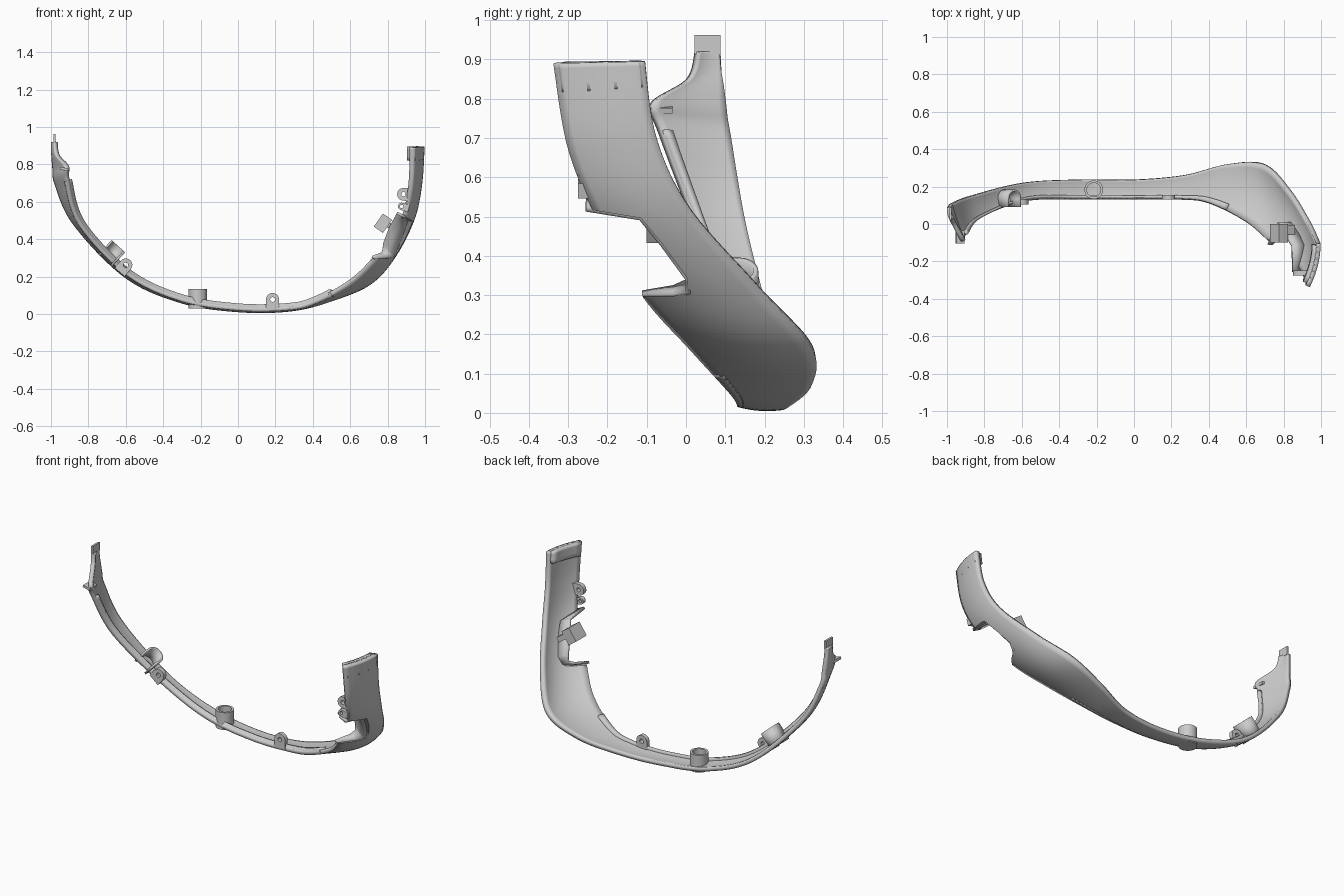
import bpy, bmesh, math
from mathutils import Vector, Matrix

if "Cube" in bpy.data.objects:
    bpy.data.objects.remove(bpy.data.objects["Cube"])

# Stations along the band: front edge xyz, back edge xyz
STATIONS = [
    (-.985, .022, .92, -1, .088, .92), (-.975, 0, .85, -.999, .091, .86),
    (-.925, -.092, .787, -.993, .097, .78), (-.92, -.07, .71, -.98, .11, .69),
    (-.845, .02, .47, -.88, .15, .475), (-.59, .12, .205, -.6, .22, .19),
    (-.3, .13, .068, -.3, .238, .058), (0, .13, .02, 0, .238, .012),
    (.25, .13, .02, .27, .262, .015), (.4, .11, .05, .5, .32, .07),
    (.6, .01, .16, .7, .32, .165), (.74, -.11, .295, .84, .18, .325),
    (.88, -.22, .48, .945, .01, .52), (.93, -.3, .67, .985, -.075, .7),
    (.94, -.338, .89, .998, -.105, .895)]
SUB, COLS = 10, 10


def catmull(keys, s):
    i = min(int(s), len(keys) - 2)
    t = s - i
    p = [keys[max(0, min(len(keys) - 1, i + k))] for k in (-1, 0, 1, 2)]
    return [.5 * (2 * b + (c - a) * t + (2 * a - 5 * b + 4 * c - d) * t * t
                  + (3 * b - a - 3 * c + d) * t ** 3) for a, b, c, d in zip(*p)]


def surface(s, v):
    k = catmull(STATIONS, s)
    f, b = Vector(k[:3]), Vector(k[3:])
    p = f.lerp(b, v)
    mid = (f + b) / 2
    bulge = .006 + .036 * math.exp(-((mid.x - .75) / .18) ** 2)
    return p + Vector((p.x, 0, p.z - .9)).normalized() * bulge * 4 * v * (1 - v)


def circle(r, n, turn=math.tau):
    return [(r * math.cos(turn * i / n), r * math.sin(turn * i / n)) for i in range(n)]


def finish(ob):
    bpy.ops.object.select_all(action='DESELECT')
    bpy.context.view_layer.objects.active = ob
    ob.select_set(True)
    if ob.type == 'CURVE':
        bpy.ops.object.convert(target='MESH')
        ob = bpy.context.object
    bpy.ops.object.shade_smooth_by_angle(angle=math.radians(30))
    return ob


def mesh_object(name, verts, faces, recalc=False):
    me = bpy.data.meshes.new(name)
    me.from_pydata([tuple(v) for v in verts], [], faces)
    if recalc:
        bm = bmesh.new()
        bm.from_mesh(me)
        bmesh.ops.recalc_face_normals(bm, faces=bm.faces)
        bm.to_mesh(me)
        bm.free()
    ob = bpy.data.objects.new(name, me)
    bpy.context.collection.objects.link(ob)
    return ob


def sheet(name, rows, thick=0, offset=1):
    n = len(rows[0])
    faces = [(i * n + j, (i + 1) * n + j, (i + 1) * n + j + 1, i * n + j + 1)
             for i in range(len(rows) - 1) for j in range(n - 1)]
    ob = mesh_object(name, [p for r in rows for p in r], faces)
    if thick:
        m = ob.modifiers.new('thickness', 'SOLIDIFY')
        m.thickness, m.offset = thick, offset
    return ob


def band(name, s0, s1, v0, v1, thick, cols):
    n = round((s1 - s0) * SUB)
    return sheet(name, [[surface(s0 + (s1 - s0) * i / n, v0 + (v1 - v0) * j / cols)
                         for j in range(cols + 1)] for i in range(n + 1)], thick)


def tab(name, loc, r, hole, foot, tilt=0):
    """Upright lug with a round eye; the foot points down before tilting."""
    cu = bpy.data.curves.new(name, 'CURVE')
    cu.dimensions, cu.fill_mode, cu.extrude = '2D', 'BOTH', .0125
    for pts in (circle(r, 12, math.pi) + [(-r, 0), (-r, -foot), (r, -foot)], circle(hole, 16)):
        sp = cu.splines.new('POLY')
        sp.points.add(len(pts) - 1)
        for p, q in zip(sp.points, pts):
            p.co = (*q, 0, 1)
        sp.use_cyclic_u = True
    ob = bpy.data.objects.new(name, cu)
    bpy.context.collection.objects.link(ob)
    ob.matrix_world = (Matrix.Translation(loc) @ Matrix.Rotation(math.radians(tilt), 4, 'Y')
                       @ Matrix.Rotation(math.pi / 2, 4, 'X'))
    return finish(ob)


def block(name, loc, size, tilt=0):
    bpy.ops.mesh.primitive_cube_add(size=1, location=loc, rotation=(0, math.radians(tilt), 0))
    ob = bpy.context.object
    ob.name, ob.scale = name, size


# Main curved shell, its inner front lip and the thick right end
LAST = len(STATIONS) - 1
shell = band('curved_shell', 0, LAST, 0, 1, .024, COLS)
finish(band('front_lip', 3, 9.5, 0, .12, .038, 2))
finish(band('right_end_pad', LAST - .4, LAST, .05, .95, .045, 6))

# Side notch cut through the right arm: outer x, y, z along its edge
NOTCH = [(.735, -.11, .297), (.80, -.03, .298), (.835, .005, .305), (.852, .004, .342),
         (.885, -.06, .43), (.908, -.115, .496), (.892, -.255, .519)]
prof = [(-.6, .297)] + [p[1:] for p in NOTCH] + [(-.6, .52)]
n = len(prof)
cutter = mesh_object('notch_cutter', [(x, y, z) for x in (.5, 1.2) for y, z in prof],
                     [tuple(range(n)), tuple(range(n, 2 * n))]
                     + [(i, (i + 1) % n, (i + 1) % n + n, i + n) for i in range(n)], True)
cutter.hide_render = True
cutter.hide_set(True)
cut = shell.modifiers.new('notch', 'BOOLEAN')
cut.object, cut.operation, cut.solver = cutter, 'DIFFERENCE', 'EXACT'
finish(shell)

# Wall turned inward around the notch, deepest in the middle
rows = []
for i, p in enumerate(NOTCH):
    d = .02 + .065 * math.sin(math.pi * i / len(NOTCH))
    rows.append([Vector(p), Vector(p) + Vector((-.9, 0, .45)) * d])
finish(sheet('notch_wall', rows, .014, 0))

# Clip block and lugs inside the right arm
block('clip_block', (.775, -.05, .485), (.06, .10, .085), 35)
block('clip_arm', (.82, -.03, .465), (.08, .05, .03), 35)
tab('upper_right_lug', (.885, -.262, .64), .034, .012, .04, -85)
tab('lower_right_lug', (.875, -.262, .575), .02, .009, .04, -75)

# Bottom lug and left lug
tab('bottom_lug', (.185, .143, .077), .035, .013, .05)
tab('left_lug', (-.6, .118, .262), .035, .013, .05, 40)

# Round post turned from a profile, with a hollow top
post = [(0, .03), (.05, .03), (.05, .133), (.037, .133), (.037, .06), (0, .06)]
finish(sheet('round_post', [[(-.215 + r * c, .183 + r * s, z) for r, z in post]
                            for c, s in circle(1, 32) + [(1, 0)]]))

# U-shaped socket on the left arm, open to the front
axis, side = Vector((.67, 0, .74)), Vector((.74, 0, -.67))
base = Vector((-.71, .135, .285))
u = [(.043, -.045)] + circle(.043, 12, math.pi) + [(-.043, 0), (-.043, -.045)]
feet = [base + side * a + Vector((0, b, 0)) for a, b in u]
finish(sheet('left_socket', [[p, p + axis * .105] for p in feet], .012, 0))

# Left end: top tongue and hooked ledge
block('left_tongue', (-.981, .055, .937), (.012, .066, .05))
block('left_hook', (-.93, -.07, .775), (.045, .07, .014), 15)
